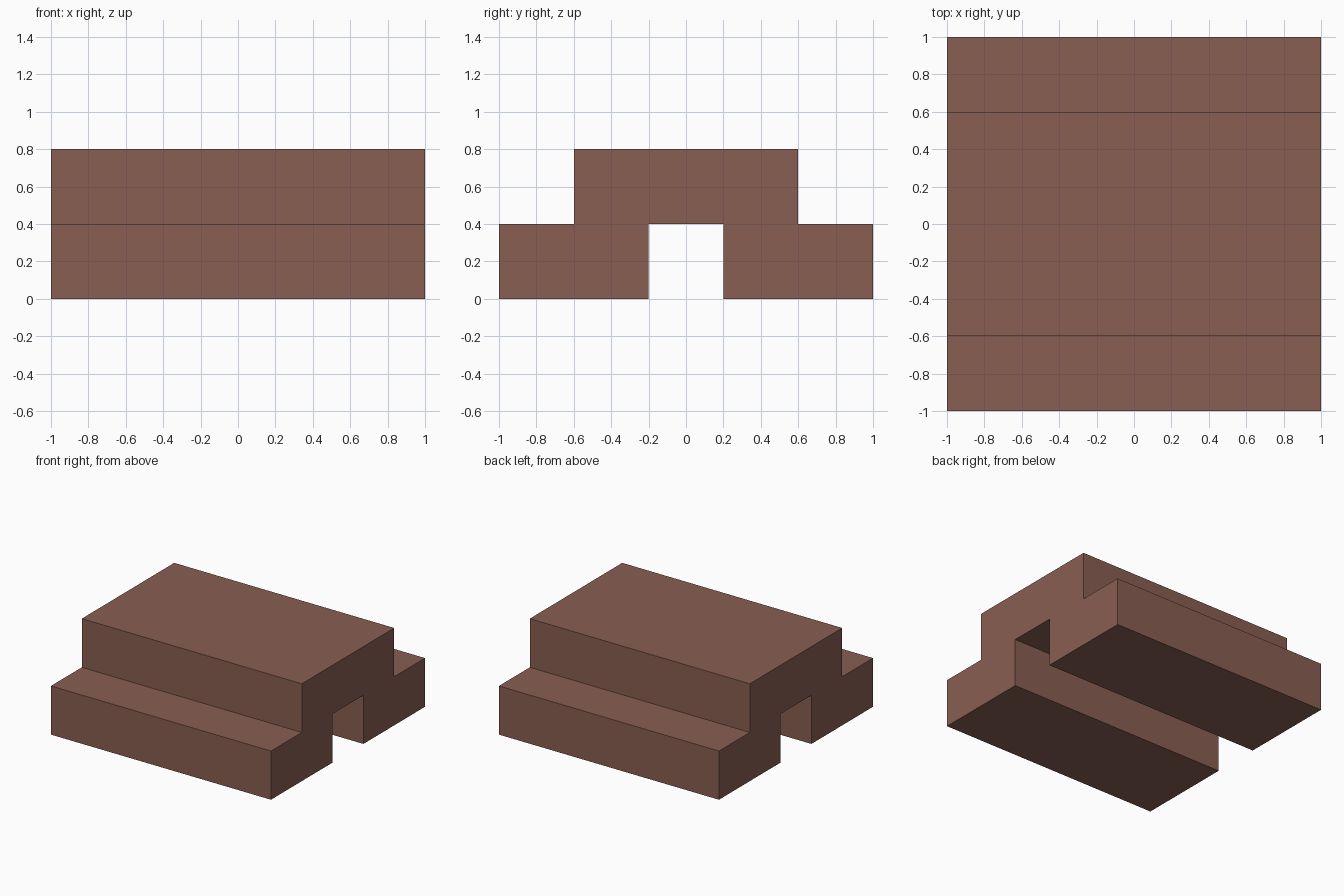
import bpy
import bmesh
from mathutils import Vector

cube = bpy.data.objects.get("Cube")
if cube:
    bpy.data.objects.remove(cube, do_unlink=True)

# Single brown colour
brown = bpy.data.materials.new("brown")
brown.use_nodes = True
colour = (0.25, 0.114, 0.084, 1)
brown.diffuse_color = colour
brown.node_tree.nodes["Principled BSDF"].inputs["Base Color"].default_value = colour

# Half of the stepped cross-section (y, z), mirrored to the front side
half = [(0.2, 0.4), (0.2, 0), (1, 0), (1, 0.4), (0.6, 0.4), (0.6, 0.8)]
profile = half + [(-y, z) for y, z in reversed(half)]

# Extrude the section along x into a stepped block with a channel underneath
bm = bmesh.new()
end = bm.faces.new([bm.verts.new((-1, y, z)) for y, z in profile])
result = bmesh.ops.extrude_face_region(bm, geom=[end], use_keep_orig=True)
moved = [v for v in result["geom"] if isinstance(v, bmesh.types.BMVert)]
bmesh.ops.translate(bm, verts=moved, vec=Vector((2, 0, 0)))
bmesh.ops.recalc_face_normals(bm, faces=bm.faces)

mesh = bpy.data.meshes.new("stepped_block")
bm.to_mesh(mesh)
bm.free()
mesh.materials.append(brown)
block = bpy.data.objects.new("stepped_block", mesh)
bpy.context.collection.objects.link(block)
